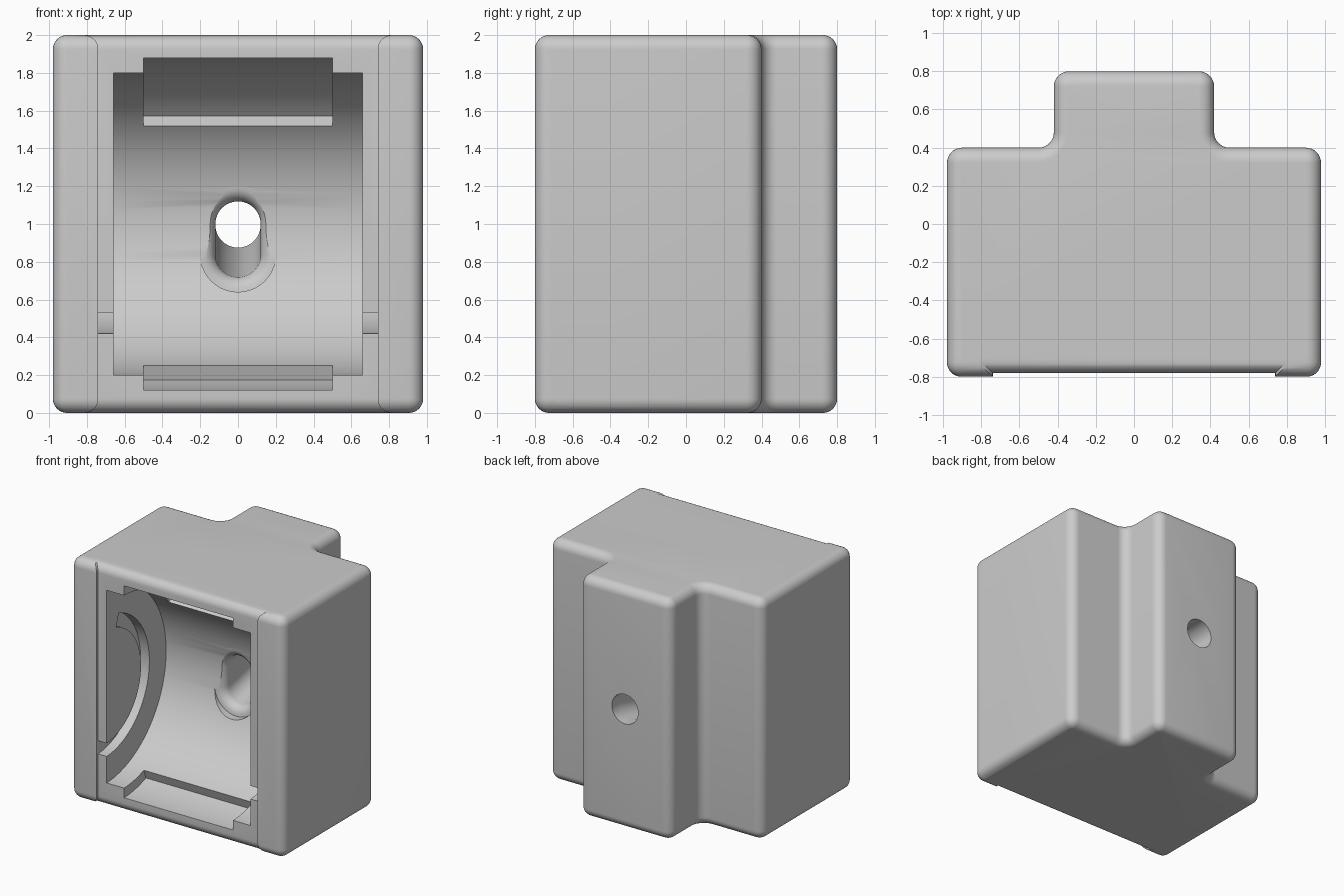
import bpy, bmesh
from math import sin, cos, radians, pi, sqrt

if "Cube" in bpy.data.objects:
    bpy.data.objects.remove(bpy.data.objects["Cube"])

ROUND = 0.08      # edge rounding
AXIS_Y = -0.8     # cavity axis runs along x at this depth
AXIS_Z = 1.0

grey = bpy.data.materials.new("light grey")
grey.use_nodes = True
grey.diffuse_color = (0.6, 0.6, 0.6, 1)
grey.node_tree.nodes["Principled BSDF"].inputs["Base Color"].default_value = (0.6, 0.6, 0.6, 1)


def finish(name, bm):
    bmesh.ops.recalc_face_normals(bm, faces=bm.faces)
    mesh = bpy.data.meshes.new(name)
    bm.to_mesh(mesh)
    bm.free()
    mesh.materials.append(grey)
    obj = bpy.data.objects.new(name, mesh)
    bpy.context.collection.objects.link(obj)
    return obj


def prism(points, offset):
    """Close a planar outline and extrude it along offset."""
    bm = bmesh.new()
    face = bm.faces.new([bm.verts.new(p) for p in points])
    top = bmesh.ops.extrude_face_region(bm, geom=[face])["geom"]
    bmesh.ops.translate(bm, vec=offset, verts=[v for v in top if isinstance(v, bmesh.types.BMVert)])
    bmesh.ops.recalc_face_normals(bm, faces=bm.faces)
    return bm


def bevel(bm, edges, width):
    bmesh.ops.bevel(bm, geom=edges, offset=width, offset_type='OFFSET',
                    segments=8, profile=0.5, affect='EDGES', clamp_overlap=True)


def is_vertical(e):
    return abs(e.verts[0].co.z - e.verts[1].co.z) > 1


def rim_edges(bm):
    return [e for e in bm.edges if len(e.link_faces) == 2
            and sum(abs(f.normal.z) > 0.9 for f in e.link_faces) == 1]


def sector(name, r0, r1, a0, a1, x0, x1, steps=40):
    """Ring sector around the cavity axis, angles measured up from the back."""
    angles = [radians(a0 + (a1 - a0) * i / steps) for i in range(steps + 1)]
    ring = [(r1, a) for a in angles] + [(r0, a) for a in reversed(angles)]
    pts = [(x0, AXIS_Y + r * cos(a), AXIS_Z + r * sin(a)) for r, a in ring]
    return finish(name, prism(pts, (x1 - x0, 0, 0)))


def combine(body, other, operation):
    mod = body.modifiers.new(operation, 'BOOLEAN')
    mod.operation = operation
    mod.solver = 'EXACT'
    mod.object = other
    bpy.context.view_layer.objects.active = body
    bpy.ops.object.modifier_apply(modifier=mod.name)
    bpy.data.objects.remove(other)


# T-shaped housing with rounded edges
half = [(0.98, -0.78), (0.98, 0.4), (0.42, 0.4), (0.42, 0.8)]
outline = half + [(-x, y) for x, y in reversed(half)]
bm = prism([(x, y, 0) for x, y in outline], (0, 0, 2))
bevel(bm, [e for e in bm.edges if is_vertical(e)], ROUND)
bm.normal_update()
bevel(bm, rim_edges(bm), ROUND - 0.005)
housing = finish("housing", bm)

# Raised cheeks either side of the front
for side in (1, -1):
    corners = [(0.74, -0.8), (0.98, -0.8), (0.98, -0.4), (0.74, -0.4)]
    bm = prism([(side * x, y, 0) for x, y in corners], (0, 0, 2))
    outer = [e for e in bm.edges if is_vertical(e)
             and all(abs(v.co.x) > 0.9 and v.co.y < -0.7 for v in e.verts)]
    rims = [e for e in rim_edges(bm) if not all(v.co.y > -0.5 for v in e.verts)]
    bevel(bm, outer + rims, ROUND - 0.005)
    combine(housing, finish("cheek", bm), 'UNION')

# Cylindrical cavity open at the front
circle = [2 * pi * i / 128 for i in range(128)]
bm = prism([(-0.66, AXIS_Y + 0.8 * cos(a), AXIS_Z + 0.8 * sin(a)) for a in circle], (1.32, 0, 0))
combine(housing, finish("cavity_cutter", bm), 'DIFFERENCE')

# Upper and lower relief slots in the curved wall
combine(housing, sector("upper_slot", 0.7, 0.88, 40.5, 110, -0.5, 0.5), 'DIFFERENCE')
combine(housing, sector("lower_slot", 0.7, 0.88, -110, -69.6, -0.5, 0.5), 'DIFFERENCE')

# Curved guide grooves in the side walls, open to the front at the bottom
for side in (1, -1):
    combine(housing, sector("guide_groove", 0.47, 0.58, -100, 72, side * 0.6, side * 0.74), 'DIFFERENCE')

# Cable hole: flared capsule mouth narrowing to a round outlet
bm = bmesh.new()
depths = [-0.12, -0.02] + [-0.02 + ROUND * (i / 8) ** 1.5 for i in range(1, 9)] + [0.7, 0.9]
rings = []
for y in depths:
    d = min(max(y + 0.02, 0), ROUND)
    r = 0.12 + ROUND - sqrt(ROUND ** 2 - (ROUND - d) ** 2)
    low = 0.84 + 0.155 * min(max((y - 0.06) / 0.64, 0), 1)
    arcs = [(1.0, pi * i / 20) for i in range(21)] + [(low, pi + pi * i / 20) for i in range(21)]
    rings.append([bm.verts.new((r * cos(a), y, z + r * sin(a))) for z, a in arcs])
for a, b in zip(rings, rings[1:]):
    for i in range(len(a)):
        j = (i + 1) % len(a)
        bm.faces.new((a[i], a[j], b[j], b[i]))
bm.faces.new(rings[0])
bm.faces.new(rings[-1])
combine(housing, finish("cable_hole_cutter", bm), 'DIFFERENCE')

# Smooth rounded surfaces, crisp machined edges
bpy.ops.object.select_all(action='DESELECT')
housing.select_set(True)
bpy.context.view_layer.objects.active = housing
bpy.ops.object.shade_smooth_by_angle(angle=radians(30))
